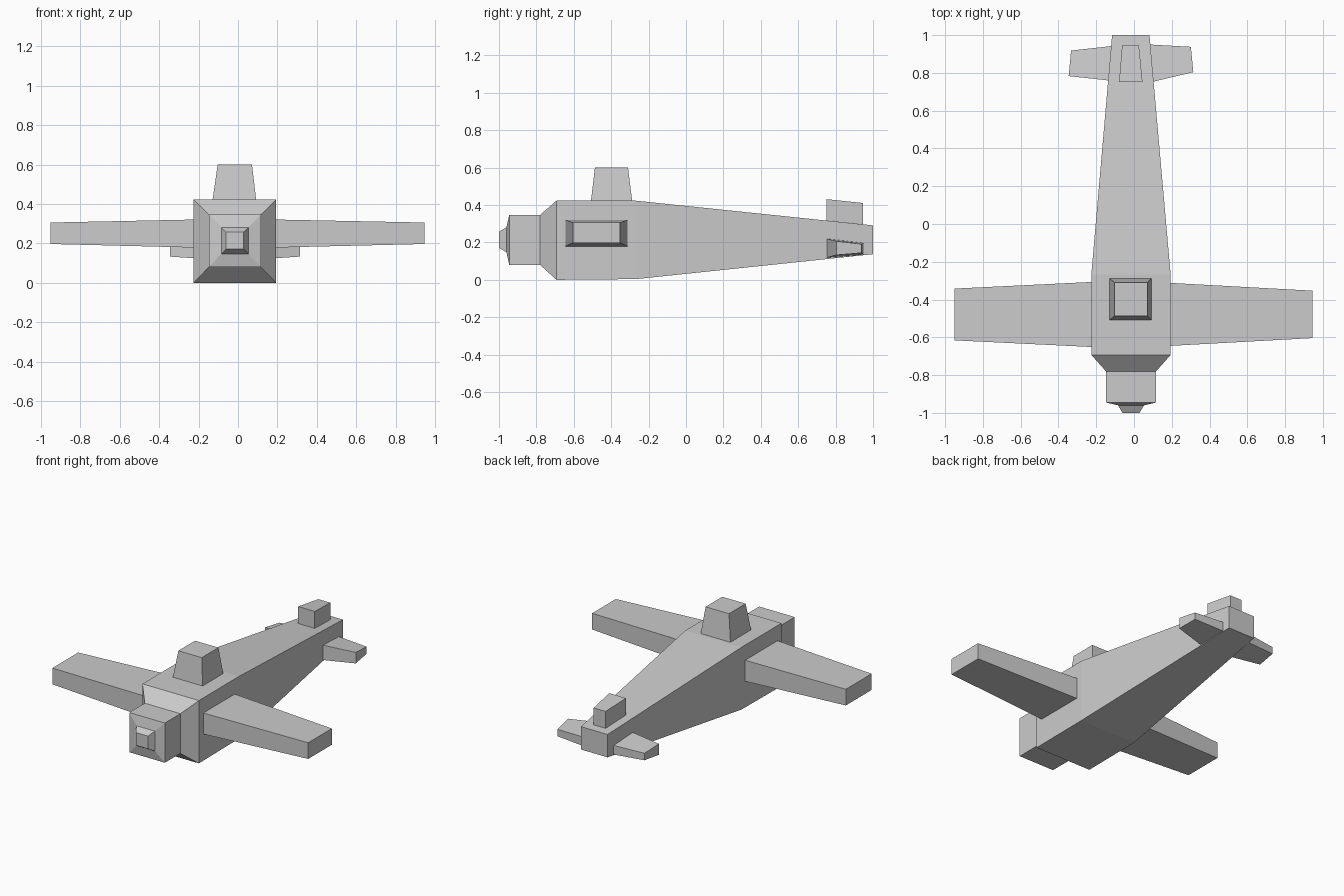
import bpy, bmesh

if "Cube" in bpy.data.objects:
    bpy.data.objects.remove(bpy.data.objects["Cube"])


def loft(name, rings, cap_start=True, cap_end=True):
    """Skin a chain of four-cornered rings into one flat-shaded object."""
    bm = bmesh.new()
    loops = [[bm.verts.new(p) for p in ring] for ring in rings]
    for a, b in zip(loops, loops[1:]):
        for i in range(4):
            j = (i + 1) % 4
            bm.faces.new((a[i], a[j], b[j], b[i]))
    if cap_start:
        bm.faces.new(loops[0])
    if cap_end:
        bm.faces.new(loops[-1])
    bmesh.ops.recalc_face_normals(bm, faces=bm.faces)
    # open roots: make sure normals point away from the part's middle
    mid = sum((v.co for v in bm.verts), bm.verts[:][0].co * 0) / len(bm.verts)
    if sum((f.calc_center_median() - mid).dot(f.normal) for f in bm.faces) < 0:
        bmesh.ops.reverse_faces(bm, faces=bm.faces)
    mesh = bpy.data.meshes.new(name)
    bm.to_mesh(mesh)
    bm.free()
    obj = bpy.data.objects.new(name, mesh)
    bpy.context.collection.objects.link(obj)
    return obj


def rect_y(y, x0, x1, z0, z1):
    return [(x0, y, z0), (x1, y, z0), (x1, y, z1), (x0, y, z1)]


def rect_x(x, y0, y1, z0, z1):
    return [(x, y0, z0), (x, y1, z0), (x, y1, z1), (x, y0, z1)]


def rect_z(z, x0, x1, y0, y1):
    return [(x0, y0, z), (x1, y0, z), (x1, y1, z), (x0, y1, z)]


# Fuselage with cowling and stubby nose, front to back
loft("fuselage", [
    rect_y(-1.00, -0.061, 0.029, 0.171, 0.257),
    rect_y(-0.96, -0.084, 0.053, 0.147, 0.281),
    rect_y(-0.945, -0.148, 0.117, 0.080, 0.347),
    rect_y(-0.78, -0.148, 0.117, 0.080, 0.347),
    rect_y(-0.693, -0.226, 0.194, 0.0, 0.423),
    rect_y(-0.268, -0.226, 0.194, 0.004, 0.423),
    rect_y(1.00, -0.116, 0.082, 0.137, 0.291),
])

# Wings
for side, root, tip in (
    ("left", (-0.226, -0.651, -0.307), (-0.951, -0.616, -0.342)),
    ("right", (0.194, -0.645, -0.312), (0.946, -0.604, -0.353)),
):
    loft(side + "_wing", [rect_x(*root, 0.179, 0.321),
                          rect_x(*tip, 0.197, 0.306)], cap_start=False)

# Cockpit
loft("cockpit", [rect_z(0.423, -0.129, 0.092, -0.508, -0.288),
                 rect_z(0.60, -0.103, 0.071, -0.487, -0.310)], cap_start=False)

# Tail fin, narrowing and dropping toward the back
loft("tail_fin", [
    [(-0.079, 0.752, 0.317), (0.045, 0.752, 0.317),
     (0.026, 0.945, 0.297), (-0.063, 0.945, 0.297)],
    [(-0.079, 0.752, 0.431), (0.045, 0.752, 0.431),
     (0.026, 0.945, 0.411), (-0.063, 0.945, 0.411)],
], cap_start=False)


# Tailplanes, thicker at the leading edge; corners given as (x, y)
def tailplane(name, root_front, root_back, tip_front, tip_back):
    def ring(front, back, f, b):
        return [(*front, f[0]), (*back, b[0]), (*back, b[1]), (*front, f[1])]
    loft(name, [ring(root_front, root_back, (0.119, 0.219), (0.135, 0.197)),
                ring(tip_front, tip_back, (0.133, 0.207), (0.144, 0.191))],
         cap_start=False)


tailplane("left_tailplane", (-0.135, 0.76), (-0.120, 0.942),
          (-0.346, 0.783), (-0.333, 0.918))
tailplane("right_tailplane", (0.103, 0.754), (0.086, 0.950),
          (0.314, 0.804), (0.301, 0.938))
